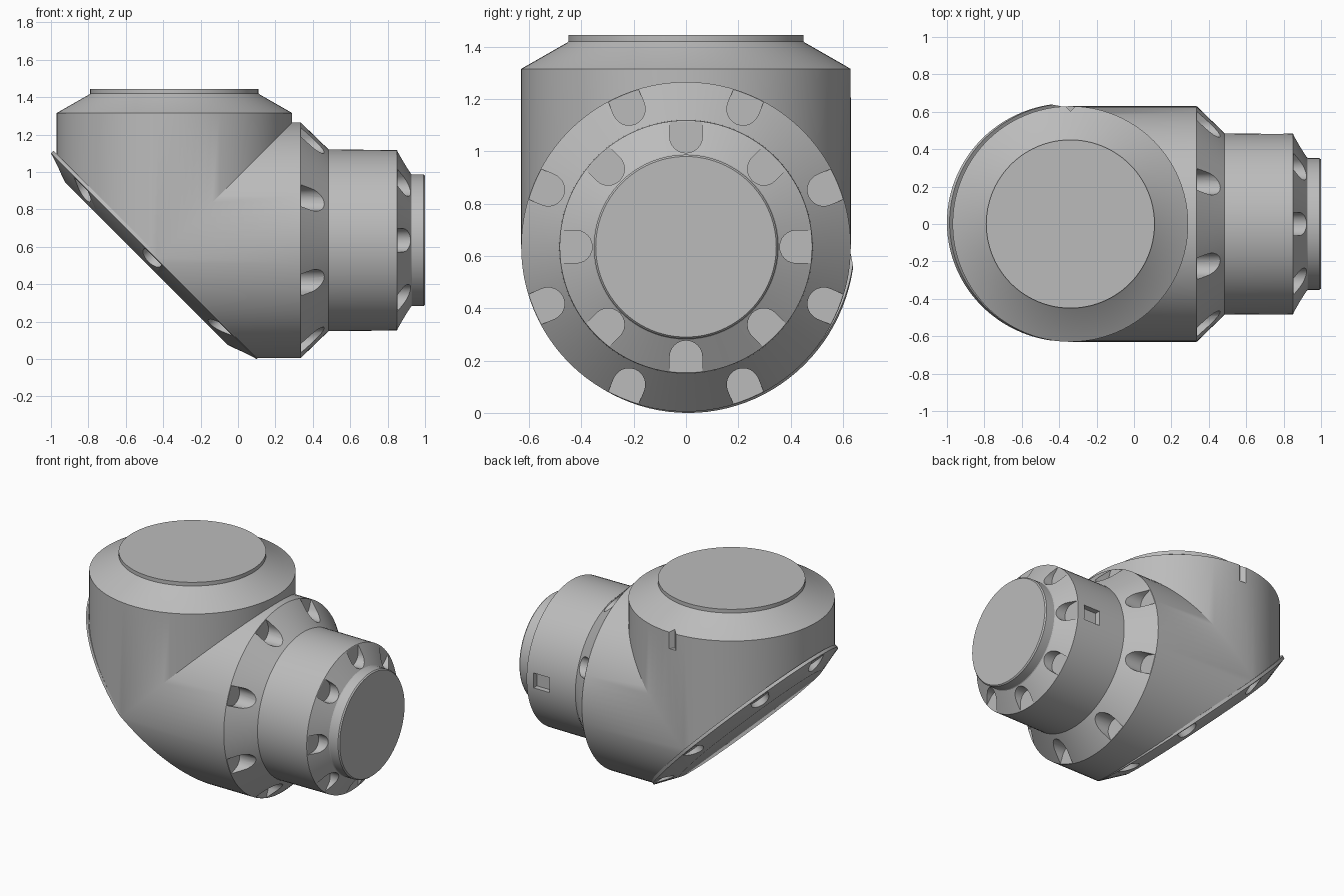
import bpy, bmesh
from math import pi, cos, sin, acos, asin, copysign
from mathutils import Vector, Matrix

cube = bpy.data.objects.get("Cube")
if cube:
    bpy.data.objects.remove(cube, do_unlink=True)

grey = bpy.data.materials.new("plain grey")
grey.use_nodes = True
colour = (0.5, 0.5, 0.5, 1)
grey.diffuse_color = colour
grey.node_tree.nodes["Principled BSDF"].inputs["Base Color"].default_value = colour

SEG = 96
RADIUS = 0.63
ORIGIN = Vector((-0.34, 0, 0.635))      # where the two leg axes cross
X, Y, Z = Vector((1, 0, 0)), Vector((0, 1, 0)), Vector((0, 0, 1))


def make_object(name, bm):
    bmesh.ops.recalc_face_normals(bm, faces=bm.faces[:])
    mesh = bpy.data.meshes.new(name)
    bm.to_mesh(mesh)
    bm.free()
    obj = bpy.data.objects.new(name, mesh)
    bpy.context.collection.objects.link(obj)
    obj.location = ORIGIN
    return obj


def skin(bm, rings, cap_start, cap_end):
    """Bridge equal rings of points with quads and close the chosen ends."""
    loops = [[bm.verts.new(p) for p in ring] for ring in rings]
    for a, b in zip(loops, loops[1:]):
        for i in range(len(a)):
            j = (i + 1) % len(a)
            bm.faces.new((a[i], a[j], b[j], b[i]))
    if cap_start:
        bm.faces.new(loops[0])
    if cap_end:
        bm.faces.new(loops[-1])


def leg(bm, profile, across, along):
    """Turned leg, trimmed at the mitre plane."""
    part = bmesh.new()
    turns = [2 * pi * i / SEG for i in range(SEG)]
    skin(part, [[across * r * cos(t) + Y * r * sin(t) + along * h for t in turns]
                for r, h in profile], False, True)
    bmesh.ops.bisect_plane(part, geom=part.verts[:] + part.edges[:] + part.faces[:],
                           plane_co=(0, 0, 0), plane_no=along - across, clear_inner=True)
    mesh = bpy.data.meshes.new("leg_temp")
    part.to_mesh(mesh)
    part.free()
    bm.from_mesh(mesh)
    bpy.data.meshes.remove(mesh)


def bolt_pocket(bm, centre, radial, axis, depth, r=0.0625):
    """U-shaped prism, round on the inner end and open outwards."""
    side = axis.cross(radial)
    arc = [-pi / 2 + pi * i / 12 for i in range(13)]
    pts = [centre - radial * r * cos(t) + side * r * sin(t) for t in arc]
    pts += [centre + radial * 0.2 + side * r, centre + radial * 0.2 - side * r]
    skin(bm, [pts, [p + axis * depth for p in pts]], True, True)


def block(bm, centre, size, turn=0.0):
    matrix = (Matrix.Translation(centre) @ Matrix.Rotation(turn, 4, 'Z')
              @ Matrix.Diagonal((*size, 1)))
    bmesh.ops.create_cube(bm, size=1, matrix=matrix)


def carve(obj, cutter_bm):
    """Subtract the cutters, keep the result and finish the shading."""
    cutter = make_object("pocket_cutter", cutter_bm)
    cutter.hide_render = True
    mod = obj.modifiers.new("pockets", 'BOOLEAN')
    mod.operation, mod.solver, mod.object = 'DIFFERENCE', 'EXACT', cutter
    bpy.context.view_layer.update()
    graph = bpy.context.evaluated_depsgraph_get()
    result = bpy.data.meshes.new_from_object(obj.evaluated_get(graph))
    obj.modifiers.clear()
    obj.data = result
    bpy.data.objects.remove(cutter, do_unlink=True)
    result.materials.clear()
    result.materials.append(grey)
    bpy.ops.object.select_all(action='DESELECT')
    obj.select_set(True)
    bpy.context.view_layer.objects.active = obj
    bpy.ops.object.shade_smooth_by_angle(angle=pi / 7)


# Elbow body: upright leg and side leg meeting on a mitre
body = bmesh.new()
leg(body, [(RADIUS, -1), (RADIUS, 0.68), (0.455, 0.78), (0.45, 0.785), (0.45, 0.81)], X, Z)
leg(body, [(RADIUS, -1), (RADIUS, 0.675), (0.485, 0.825), (0.483, 1.19), (0.355, 1.265),
           (0.352, 1.27), (0.352, 1.332), (0.345, 1.34)], Z, X)
bmesh.ops.remove_doubles(body, verts=body.verts[:], dist=0.0002)
normal = (X + Z).normalized()
plate_centre = Vector((-0.11, 0, -0.085))
bmesh.ops.bisect_plane(body, geom=body.verts[:] + body.edges[:] + body.faces[:],
                       plane_co=plate_centre + normal * 0.005, plane_no=normal,
                       clear_inner=True)
bmesh.ops.holes_fill(body, edges=[e for e in body.edges if e.is_boundary], sides=0)
elbow = make_object("elbow_body", body)

# Bolt pockets on both chamfers, back slot and back index groove
cuts = bmesh.new()
for i in range(8):
    for phase, radius, start in ((0.5, 0.57, 0.677), (0, 0.421, 1.192)):
        t = (i + phase) * pi / 4
        radial = Y * cos(t) + Z * sin(t)
        bolt_pocket(cuts, radial * radius + X * start, radial, X, 0.2)
block(cuts, (1.08, 0.485, 0), (0.12, 0.08, 0.1))
block(cuts, (0, 0.635, 0.64), (0.045, 0.045, 0.14), pi / 4)
carve(elbow, cuts)

# Slanted cover plate over the outside of the elbow
slope = (Z - X).normalized()
HALF, SHIFT = RADIUS * 2 ** 0.5, 0.137
end_angle = acos(SHIFT / HALF)


def outline(t, inset=0.0):
    """Point on the rim of the cover, moved towards the middle by inset."""
    a = end_angle * asin(min(1, abs(sin(t)))) / (pi / 2)
    u = copysign(HALF * cos(a) - SHIFT, cos(t)) * 1.032
    v = copysign(RADIUS * sin(a), sin(t)) * 1.012
    p = slope * u + Y * v
    return p * (1 - inset / p.length) + Y * 0.008


turns = [2 * pi * i / SEG for i in range(SEG)]
cover = bmesh.new()
skin(cover, [[plate_centre + outline(t, inset) + normal * n for t in turns]
             for inset, n in ((0, 0.02), (0, 0), (0.165, -0.057))], True, True)
plate = make_object("cover_plate", cover)

cuts = bmesh.new()
for i in range(8):
    t = i * pi / 4
    p = outline(t, 0.06)
    bolt_pocket(cuts, plate_centre + p - normal * 0.004, p.normalized(), -normal, 0.2)
carve(plate, cuts)
